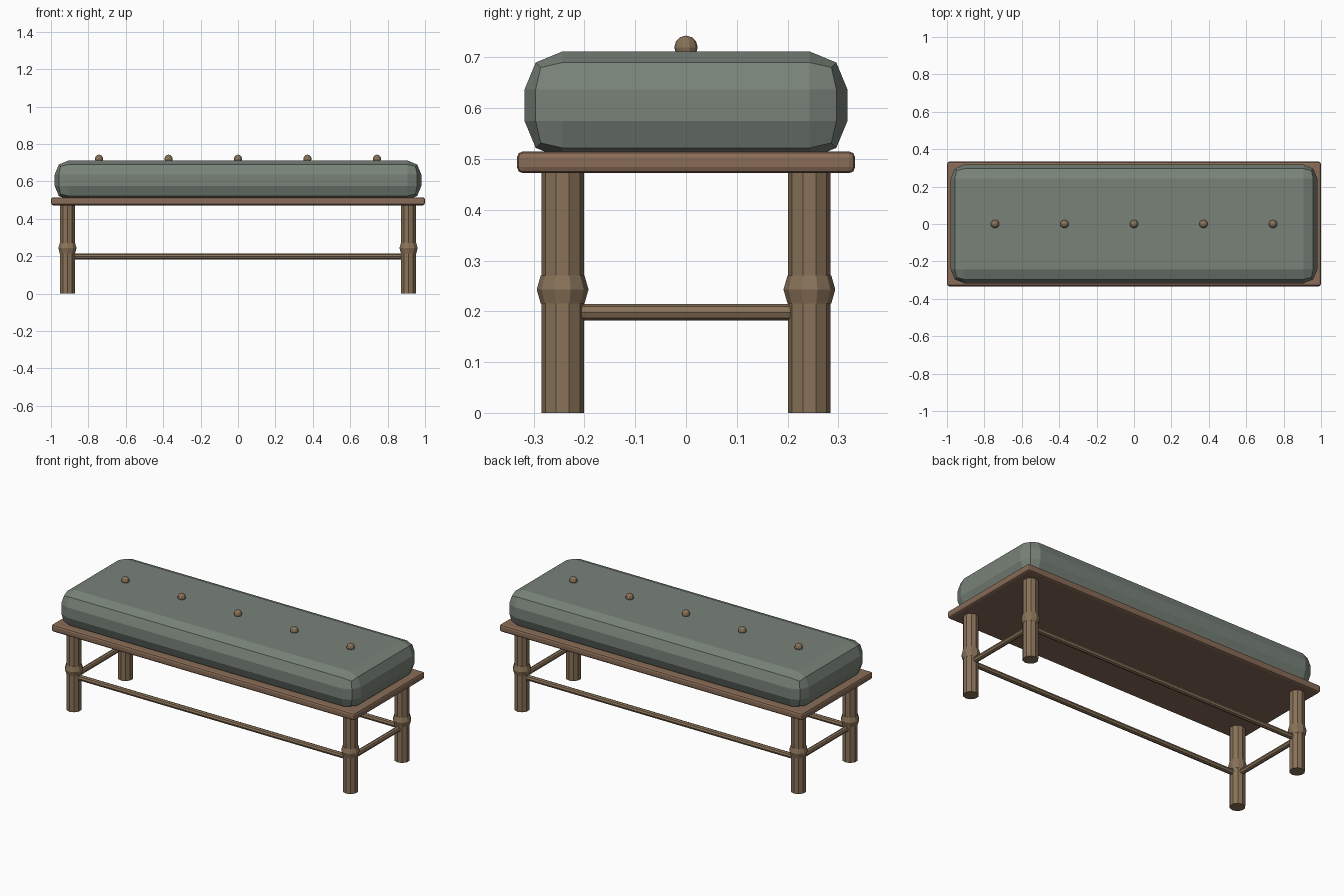
import bpy, bmesh
from math import pi
from mathutils import Matrix, Vector

if "Cube" in bpy.data.objects:
    bpy.data.objects.remove(bpy.data.objects["Cube"])


def material(name, rgb):
    m = bpy.data.materials.new(name)
    m.diffuse_color = (*rgb, 1)
    m.use_nodes = True
    m.node_tree.nodes["Principled BSDF"].inputs["Base Color"].default_value = m.diffuse_color
    return m


GREEN = material("sage_fabric", (0.19, 0.225, 0.19))
BOARD = material("board_wood", (0.25, 0.15, 0.095))
WOOD = material("leg_wood", (0.25, 0.17, 0.10))


def finish(name, bm, mat):
    bmesh.ops.recalc_face_normals(bm, faces=bm.faces)
    mesh = bpy.data.meshes.new(name)
    bm.to_mesh(mesh)
    bm.free()
    mesh.materials.append(mat)
    ob = bpy.data.objects.new(name, mesh)
    bpy.context.collection.objects.link(ob)
    return ob


def soft_box(name, size, z, bevel, mat):
    bm = bmesh.new()
    bmesh.ops.create_cube(bm, size=1, matrix=Matrix.Translation((0, 0, z)) @ Matrix.Diagonal((*size, 1)))
    ob = finish(name, bm, mat)
    mod = ob.modifiers.new("rounding", "BEVEL")
    mod.width, mod.segments, mod.limit_method = bevel, 2, "NONE"
    return ob


def rod(name, a, b, r1, r2, sides, mat, caps=True):
    a, b = Vector(a), Vector(b)
    rot = (b - a).to_track_quat("Z", "Y").to_matrix().to_4x4()
    bm = bmesh.new()
    bmesh.ops.create_cone(bm, cap_ends=caps, segments=sides, radius1=r1, radius2=r2,
                          depth=(b - a).length,
                          matrix=Matrix.Translation((a + b) / 2) @ rot)
    return finish(name, bm, mat)


def collar(name, x, y):
    # turned ring: narrow, wide, narrow
    bm = bmesh.new()
    rings = []
    for z, r in ((0.215, 0.043), (0.243, 0.051), (0.271, 0.043)):
        c = bmesh.ops.create_circle(bm, cap_ends=z != 0.243, segments=10, radius=r,
                                    matrix=Matrix.Translation((x, y, z)))
        rings.append(c["verts"])
    for lo, hi in zip(rings, rings[1:]):
        for i in range(10):
            j = (i + 1) % 10
            bm.faces.new((lo[i], lo[j], hi[j], hi[i]))
    return finish(name, bm, WOOD)


# Seat board and cushion
soft_box("seat_board", (2.0, 0.666, 0.043), 0.4935, 0.012, BOARD)
soft_box("cushion", (1.96, 0.636, 0.212), 0.606, 0.075, GREEN)

# Legs with turned collars
LX, LY, SZ = 0.912, 0.243, 0.198
for sy, fb in ((-1, "front"), (1, "back")):
    for sx, lr in ((-1, "left"), (1, "right")):
        x, y = sx * LX, sy * LY
        rod(f"{fb}_{lr}_leg", (x, y, 0), (x, y, 0.48), 0.042, 0.042, 10, WOOD)
        collar(f"{fb}_{lr}_leg_collar", x, y)

# Stretchers between the legs
for s, fb, lr in ((-1, "front", "left"), (1, "back", "right")):
    rod(f"{fb}_stretcher", (-LX, s * LY, SZ), (LX, s * LY, SZ), 0.016, 0.016, 8, WOOD)
    rod(f"{lr}_stretcher", (s * LX, -LY, SZ), (s * LX, LY, SZ), 0.016, 0.016, 8, WOOD)

# Row of tufting buttons
for i in range(5):
    bm = bmesh.new()
    bmesh.ops.create_uvsphere(bm, u_segments=10, v_segments=6, radius=0.023,
                              matrix=Matrix.Translation(((i - 2) * 0.3715, 0, 0.72)))
    finish(f"button_{i + 1}", bm, WOOD)
